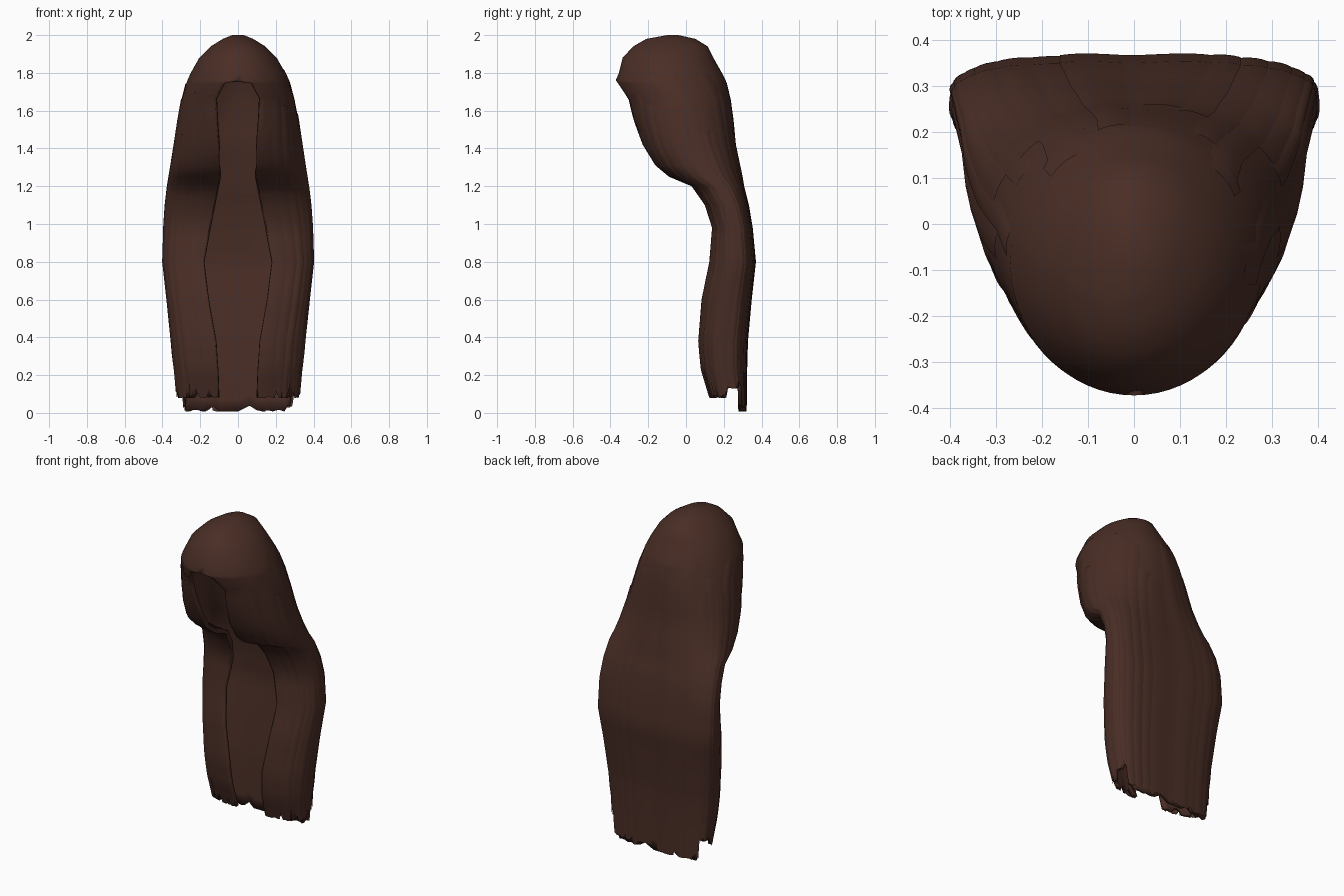
import bpy, bmesh, math, random

if "Cube" in bpy.data.objects:
    bpy.data.objects.remove(bpy.data.objects["Cube"])

random.seed(4)

hair = bpy.data.materials.new("dark brown hair")
hair.diffuse_color = (0.068, 0.027, 0.019, 1)
hair.use_nodes = True
hair.node_tree.nodes["Principled BSDF"].inputs["Base Color"].default_value = hair.diffuse_color

# Horizontal sections: height, half width, front y, back y, half width of front opening
SECTIONS = [
    (2.00, 0.03, -0.10, -0.04, 0), (1.98, 0.08, -0.21, 0.05, 0),
    (1.94, 0.145, -0.28, 0.115, 0), (1.88, 0.205, -0.335, 0.145, 0),
    (1.80, 0.25, -0.355, 0.19, 0), (1.76, 0.268, -0.372, 0.21, 0),
    (1.745, 0.274, -0.37, 0.215, 0.07), (1.66, 0.298, -0.325, 0.235, 0.118),
    (1.55, 0.318, -0.29, 0.25, 0.112), (1.42, 0.338, -0.235, 0.262, 0.10),
    (1.31, 0.355, -0.165, 0.285, 0.10), (1.25, 0.365, -0.09, 0.297, 0.09),
    (1.20, 0.373, 0.03, 0.305, 0.10), (1.10, 0.385, 0.10, 0.33, 0.12),
    (0.98, 0.393, 0.138, 0.35, 0.145), (0.80, 0.398, 0.12, 0.367, 0.18),
    (0.60, 0.376, 0.08, 0.345, 0.155), (0.38, 0.353, 0.065, 0.325, 0.115),
    (0.20, 0.338, 0.08, 0.32, 0.105), (0.00, 0.325, 0.125, 0.318, 0.10)]


def section(z):
    z = max(0.0, min(2.0, z))
    for a, b in zip(SECTIONS, SECTIONS[1:]):
        if z >= b[0]:
            k = (a[0] - z) / (a[0] - b[0])
            return [p + (q - p) * k for p, q in zip(a[1:], b[1:])]


def surface(u, z, off=0.0, hem_jag=0.0):
    """Point on the hair shell: u = -1..1 from one front edge round the back to the other."""
    w, f, b, o = section(z)
    body = max(0.0, min(1.0, (1.7 - z) / 0.7))
    p = 1 - 0.3 * body
    wide = b - (b - f) * (0.5 - 0.12 * body)
    t = u * (math.pi - math.asin((o / w) ** (1 / p)))
    s, c = math.sin(t), math.cos(t)
    x = math.copysign(abs(s) ** p, s) * (w + off)
    if abs(abs(u) - 1) < 1e-6 and o == 0:
        x = 0
    depth = (b - wide if c > 0 else wide - f) + off
    y = wide + math.copysign(abs(c) ** p, c) * depth
    # Uneven hem: long back panel, short sides, medium front locks
    if z < 0.3:
        a = abs(t)
        hem = 0.008 if a < 1.0 else (0.13 if a < 1.7 else 0.08)
        z = hem + hem_jag + z * (0.3 - hem - hem_jag) / 0.3
    return (x, y, z)


def loft(name, us, zs, offset, cap=False, thick=0.0):
    bm = bmesh.new()
    jag = [random.choice((0, 0, 0.006, 0.03)) for _ in us]
    rows = [[bm.verts.new(surface(u, z, offset(i / (len(us) - 1)), jag[i]))
             for i, u in enumerate(us)] for z in zs]
    for r, s in zip(rows, rows[1:]):
        for i in range(len(us) - 1):
            bm.faces.new((r[i], s[i], s[i + 1], r[i + 1]))
    if cap:
        bm.faces.new(rows[0])
    bmesh.ops.remove_doubles(bm, verts=bm.verts, dist=0.0005)
    bmesh.ops.recalc_face_normals(bm, faces=bm.faces)
    me = bpy.data.meshes.new(name)
    bm.to_mesh(me)
    bm.free()
    me.materials.append(hair)
    ob = bpy.data.objects.new(name, me)
    bpy.context.collection.objects.link(ob)
    if thick:
        m = ob.modifiers.new("thickness", 'SOLIDIFY')
        m.thickness = thick
        m.offset = -1
    bpy.ops.object.select_all(action='DESELECT')
    ob.select_set(True)
    bpy.context.view_layer.objects.active = ob
    bpy.ops.object.shade_smooth_by_angle(angle=math.radians(50))
    return ob


# Main hollow hair shell, with every section height plus in-between rows
levels = []
for a, b in zip(SECTIONS, SECTIONS[1:]):
    n = max(1, round((a[0] - b[0]) / 0.06))
    levels += [a[0] + (b[0] - a[0]) * i / n for i in range(n)]
levels.append(0.0)
loft("hair_shell", [-1 + i / 32 for i in range(65)], levels,
     lambda k: 0.0, cap=True, thick=0.02)

# Overlapping locks lying on the shell, tucked in along one edge
for side in (-1, 1):
    for n in range(13):
        centre = 0.05 + 0.9 * n / 12
        half = random.uniform(0.035, 0.07)
        lo, hi = max(0, centre - half), min(0.995, centre + half)
        us = [side * (lo + (hi - lo) * i / 5) for i in range(6)]
        top = random.uniform(1.45, 1.85) if centre < 0.7 else random.uniform(1.4, 1.7)
        end = random.choice((0, 0, 0.02))
        zs = [top] + [z for z in levels if end + 0.02 < z < top - 0.01] + [end]
        lift = random.uniform(0.004, 0.009)
        loft("hair_lock", us, zs, lambda k: -0.003 + lift * math.sin(math.pi * (0.1 + 0.65 * k)))
